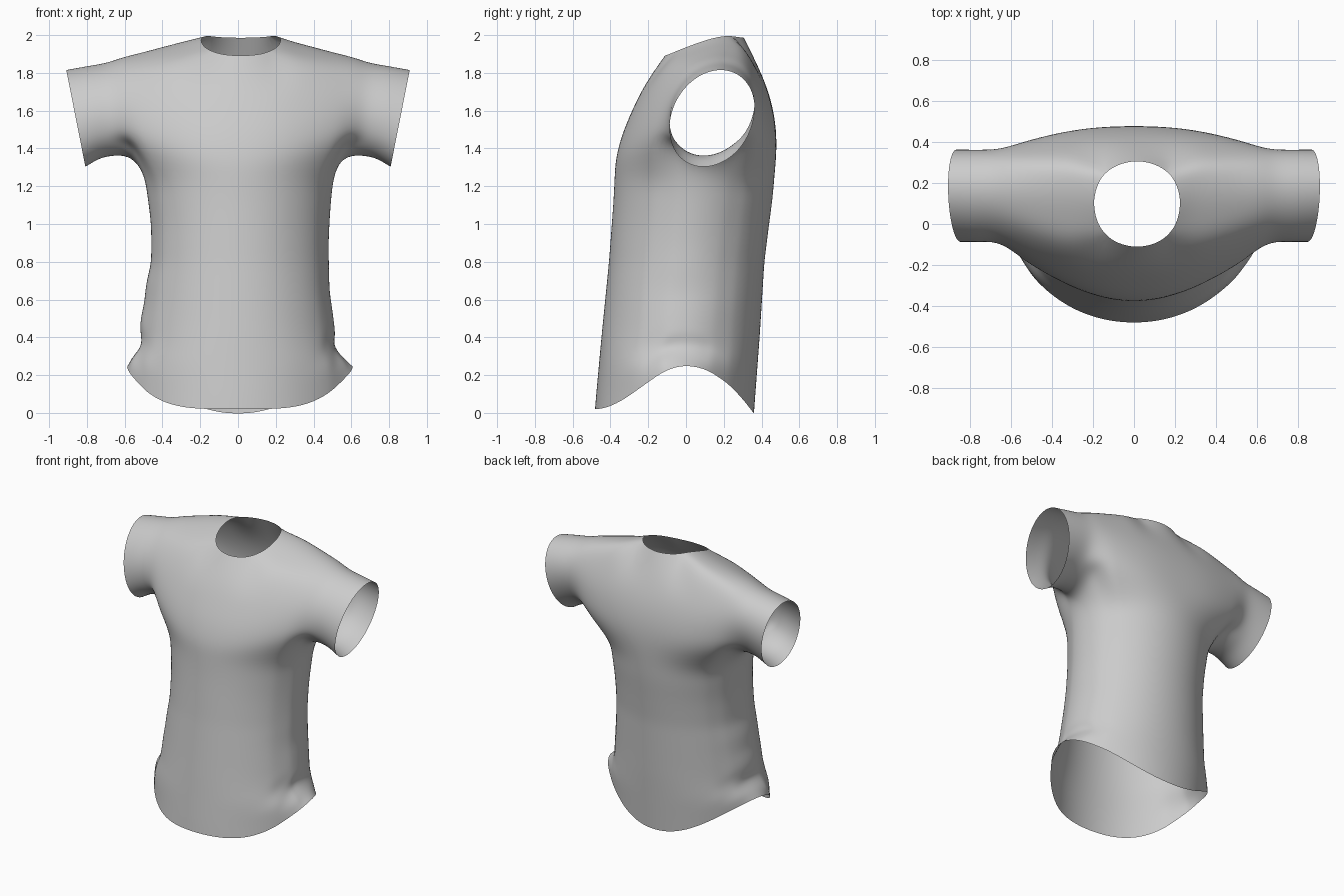
import bpy, bmesh
from math import sin, cos, pi, radians, atan2

if "Cube" in bpy.data.objects:
    bpy.data.objects.remove(bpy.data.objects["Cube"])


def interp(table, v):
    """Linear lookup in a short list of (key, value) pairs."""
    if v <= table[0][0]:
        return table[0][1]
    for (a, p), (b, q) in zip(table, table[1:]):
        if v <= b:
            return p + (q - p) * (v - a) / (b - a)
    return table[-1][1]


# Chest profile (y, z): front, over the shoulder, down the back
CHEST = [(-.374, 1.35), (-.338, 1.48), (-.287, 1.6), (-.22, 1.74), (-.12, 1.89),
         (0, 1.94), (.12, 1.985), (.23, 2.0), (.31, 1.985), (.39, 1.82),
         (.445, 1.68), (.475, 1.54), (.482, 1.4)]
LAST = len(CHEST) - 1
UNDER = 8                       # steps around the underside of a sleeve

# Sleeve top and bottom heights along |x|
SLEEVE_TOP = [(.2, 1.78), (.4, 1.82), (.6, 1.865), (.75, 1.85), (.9, 1.82)]
SLEEVE_LOW = [(.54, 1.33), (.62, 1.36), (.7, 1.36), (.8, 1.35), (.9, 1.3)]

# Torso half widths and depths by height; the side folds stay near the seams
LEFT_SIDE = [(.2, .61), (.25, .61), (.34, .5), (.4, .518), (.5, .507), (.65, .485),
             (.9, .48), (1.1, .49), (1.26, .508)]
RIGHT_SIDE = [(.2, .59), (.27, .588), (.36, .502), (.44, .524), (.52, .512),
              (.58, .498), (.68, .488), (.8, .46), (1.0, .46), (1.26, .495)]
BODY = [(.1, .545), (.25, .555), (.45, .51), (.8, .475), (1.0, .473), (1.26, .5)]
FRONT = [(.03, -.484), (.4, -.45), (.8, -.41), (1.2, -.38)]
BACK = [(0, .362), (.4, .392), (.8, .417), (1.0, .442), (1.2, .47)]
NECK_Z = [(-.11, 1.89), (-.04, 1.92), (.1, 1.975), (.2, 2.0), (.31, 1.985)]

HALF = [.1, .2, .3, .4, .48, .54, .62, .7, .8, .91]
STATIONS = [-x for x in reversed(HALF)] + [0] + HALF
ARMPIT = .54


def yoke_point(x, i):
    """Point i of the section across the shoulders and sleeves at station x."""
    ax = abs(x)
    top, low = interp(SLEEVE_TOP, ax), interp(SLEEVE_LOW, ax)
    deg = 208 - 236 * i / LAST if i <= LAST else -28 - 124 * (i - LAST) / UNDER
    rise = (top - low) / 2 * sin(radians(deg))
    y = .138 + .225 * cos(radians(deg)) + .18 * rise
    z = (top + low) / 2 + rise
    if i <= LAST:
        back = i / LAST         # the back stays broad further out
        w = max(0, 1 - (ax / (.68 + .02 * back)) ** (2.2 + .4 * back)) ** 1.2
        y += (CHEST[i][0] - y) * w
        z += (CHEST[i][1] - z) * w
    # the cuff slants inward toward its underside
    slant = max(0, (ax - ARMPIT) / (.9 - ARMPIT)) * .1 * (top - z) / (top - low)
    return (x - slant * (1 if x > 0 else -1), y, z)


def hem_height(y):
    if y < 0:
        return .02 + .23 * .5 * (1 + cos(pi * min(1, -y / .48)))
    return -.005 + .255 * (1 - min(1, y / .36) ** 2)


def torso_point(angle, level):
    c, s = cos(angle), sin(angle)
    z = level
    for _ in range(4):          # settle height against the curved hem
        f, b = interp(FRONT, z), interp(BACK, z)
        y = (f + b) / 2 + (b - f) / 2 * s
        if level < .8:
            hem = hem_height(y)
            z = hem + level / .8 * (.8 - hem)
    width = interp(BODY, z)
    seam = interp(LEFT_SIDE if c > 0 else RIGHT_SIDE, z)
    width += (seam - width) * abs(c) ** 6
    return (c * width, y, z)


bm = bmesh.new()

# Shoulders and sleeves, open at neck, cuffs and waist
loops = []
for x in STATIONS:
    count = LAST + UNDER if abs(x) >= ARMPIT else LAST + 1
    loops.append([bm.verts.new(yoke_point(x, i)) for i in range(count)])
neck = set()
for x, nxt, a, b in zip(STATIONS, STATIONS[1:], loops, loops[1:]):
    n = min(len(a), len(b))
    for i in range(n if n > LAST + 1 else LAST):
        j = (i + 1) % n
        quad = (a[i], a[j], b[j], b[i])
        if max(abs(x), abs(nxt)) <= .2 and 4 <= i < 8:
            neck.update(quad)
        else:
            bm.faces.new(quad)

# Round neckline
for v in neck:
    if not v.link_faces:
        bm.verts.remove(v)
        continue
    t = atan2((v.co.y - .1) / .21, v.co.x / .2)
    v.co.x, v.co.y = .015 + .219 * cos(t), .098 + .216 * sin(t)
    v.co.z = interp(NECK_Z, v.co.y)

# Torso rings hang from the open edge of the yoke
right, left = STATIONS.index(-ARMPIT), STATIONS.index(ARMPIT)
ring = [loops[k][0] for k in range(right, left + 1)]
ring += loops[left][:LAST:-1]
ring += [loops[k][LAST] for k in range(left, right - 1, -1)]
ring += loops[right][LAST + 1:]
angles = [atan2((v.co.y - .05) / .42, v.co.x / .52) for v in ring]
levels = [1.25, 1.13, 1.0, .89] + [.08 * k for k in range(10, -1, -1)]
for level in levels:
    lower = [bm.verts.new(torso_point(a, level)) for a in angles]
    for i in range(len(ring)):
        j = (i + 1) % len(ring)
        bm.faces.new((ring[i], lower[i], lower[j], ring[j]))
    ring = lower

bmesh.ops.recalc_face_normals(bm, faces=bm.faces)
# the front of the chest must face forward
front = min(bm.faces, key=lambda f: f.calc_center_median().y)
front.normal_update()
if front.normal.y > 0:
    bmesh.ops.reverse_faces(bm, faces=bm.faces)

mesh = bpy.data.meshes.new("shirt")
bm.to_mesh(mesh)
bm.free()
shirt = bpy.data.objects.new("shirt", mesh)
bpy.context.collection.objects.link(shirt)
mesh.shade_smooth()

# Soft cloth surface
subdivide = shirt.modifiers.new("soft_cloth", "SUBSURF")
subdivide.levels = subdivide.render_levels = 2

# Plain grey cloth
cloth = bpy.data.materials.new("grey_cloth")
cloth.use_nodes = True
grey = (.6, .6, .6, 1)
cloth.diffuse_color = grey
cloth.node_tree.nodes["Principled BSDF"].inputs["Base Color"].default_value = grey
mesh.materials.append(cloth)
